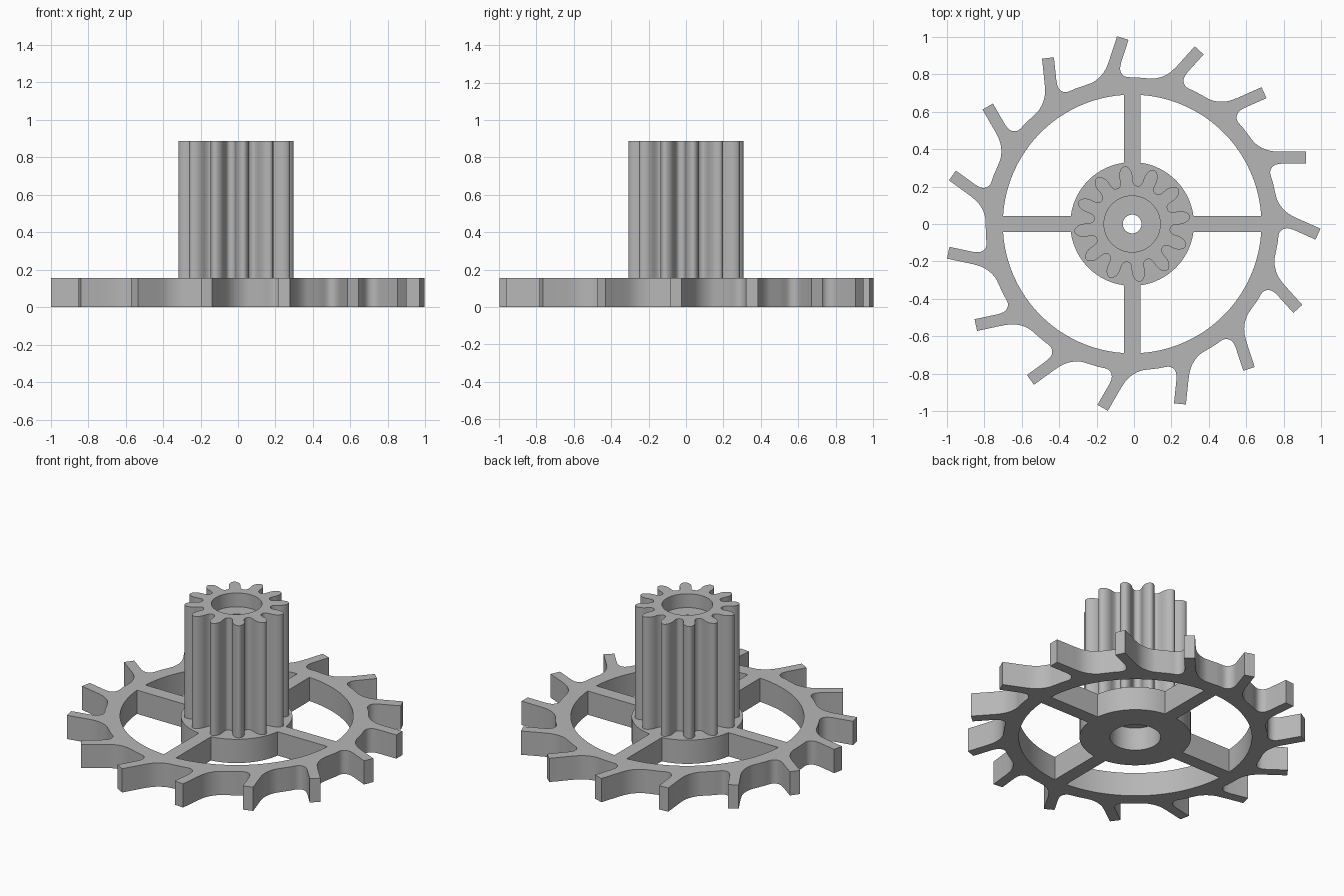
import bpy
import bmesh
from math import sin, cos, asin, pi, radians
from mathutils import Vector, Matrix

if "Cube" in bpy.data.objects:
    bpy.data.objects.remove(bpy.data.objects["Cube"])

CENTRE_X = -0.01
PLATE_H, TOP = 0.155, 0.887
RIM_R, HUB_R, BORE_R, PIVOT_R = 0.69, 0.33, 0.15, 0.05
SPOKE = 0.044
TEETH, LEAVES = 15, 12

grey = bpy.data.materials.new("plain_grey")
grey.use_nodes = True
COLOUR = (0.47, 0.47, 0.47, 1)
grey.diffuse_color = COLOUR
grey.node_tree.nodes["Principled BSDF"].inputs["Base Color"].default_value = COLOUR


def arc(r, a, b, n):
    return [Vector((r * cos(a + (b - a) * i / n), r * sin(a + (b - a) * i / n)))
            for i in range(n + 1)]


def circle(r, n=64):
    return arc(r, 0, 2 * pi, n)[:-1]


def spin(points, angle):
    turn = Matrix.Rotation(angle, 2)
    return [turn @ Vector(p) for p in points]


def smooth(points, steps=4):
    """Rounded path through the points, keeping both ends."""
    p = [points[0]] + list(points) + [points[-1]]
    out = []
    for a, b, c, d in zip(p, p[1:], p[2:], p[3:]):
        for i in range(steps):
            t = i / steps
            out.append(0.5 * (2 * b + (c - a) * t + (2 * a - 5 * b + 4 * c - d) * t * t
                              + (3 * b - a - 3 * c + d) * t ** 3))
    return out + [points[-1]]


def extrude_outline(name, loops, z0, z1):
    """Solid from an outer loop and hole loops, between two heights."""
    curve = bpy.data.curves.new(name, 'CURVE')
    curve.dimensions = '2D'
    curve.fill_mode = 'BOTH'
    curve.extrude = (z1 - z0) / 2
    for loop in loops:
        spline = curve.splines.new('POLY')
        spline.points.add(len(loop) - 1)
        for point, co in zip(spline.points, loop):
            point.co = (co.x, co.y, 0, 1)
        spline.use_cyclic_u = True
    temp = bpy.data.objects.new(name + "_outline", curve)
    bpy.context.collection.objects.link(temp)
    graph = bpy.context.evaluated_depsgraph_get()
    mesh = bpy.data.meshes.new_from_object(temp.evaluated_get(graph))
    bpy.data.objects.remove(temp)

    bm = bmesh.new()
    bm.from_mesh(mesh)
    bmesh.ops.remove_doubles(bm, verts=bm.verts, dist=0.0001)
    bmesh.ops.recalc_face_normals(bm, faces=bm.faces)
    bmesh.ops.translate(bm, verts=bm.verts, vec=(CENTRE_X, 0, (z0 + z1) / 2))
    bm.to_mesh(mesh)
    bm.free()
    mesh.materials.clear()
    mesh.materials.append(grey)
    obj = bpy.data.objects.new(name, mesh)
    bpy.context.collection.objects.link(obj)
    bpy.ops.object.select_all(action='DESELECT')
    obj.select_set(True)
    bpy.context.view_layer.objects.active = obj
    bpy.ops.object.shade_smooth_by_angle(angle=radians(30))
    return obj


# Escape wheel: slanted teeth joined by scooped gaps
pitch = 2 * pi / TEETH
tip = [Vector((0.928, 0.322)), Vector((0.928, 0.386))]
scoop = [Vector(p) for p in [(0.79, 0.386), (0.74, 0.39), (0.695, 0.405),
                             (0.655, 0.432), (0.628, 0.465), (0.594, 0.51)]]
fillet = [Vector(p) for p in [(0.737, 0.27), (0.743, 0.297), (0.765, 0.316), (0.80, 0.322)]]
tooth = tip + smooth(scoop + spin(fillet, pitch))
wheel_outline = [p for k in range(TEETH) for p in spin(tooth, k * pitch)]

# Four windows leave the rim, cross spokes and hub
a, b = asin(SPOKE / RIM_R), asin(SPOKE / HUB_R)
window = arc(RIM_R, a, pi / 2 - a, 24) + arc(HUB_R, pi / 2 - b, b, 16)
windows = [spin(window, k * pi / 2) for k in range(4)]
extrude_outline("escape_wheel", [wheel_outline, circle(BORE_R)] + windows, 0, PLATE_H)

# Pinion: rounded leaves, given as radius and half angle in degrees
flank = [(0.205, 15), (0.207, 12), (0.216, 9.6), (0.235, 8.2),
         (0.26, 7.7), (0.285, 6), (0.304, 3)]
profile = [(r, -d) for r, d in flank] + [(0.31, 0)] + [(r, d) for r, d in flank[:0:-1]]
leaf = [Vector((r * cos(radians(d)), r * sin(radians(d)))) for r, d in profile]
leaf = smooth(leaf + spin(leaf[:1], 2 * pi / LEAVES), 3)[:-1]
pinion_outline = [p for k in range(LEAVES)
                  for p in spin(leaf, radians(7.5) + k * 2 * pi / LEAVES)]
extrude_outline("pinion", [pinion_outline, circle(BORE_R)], PLATE_H - 0.005, TOP)

# Sleeve inside the bore with a narrow pivot hole
extrude_outline("bore_sleeve", [circle(BORE_R), circle(PIVOT_R, 32)], PLATE_H - 0.005, TOP - 0.09)
